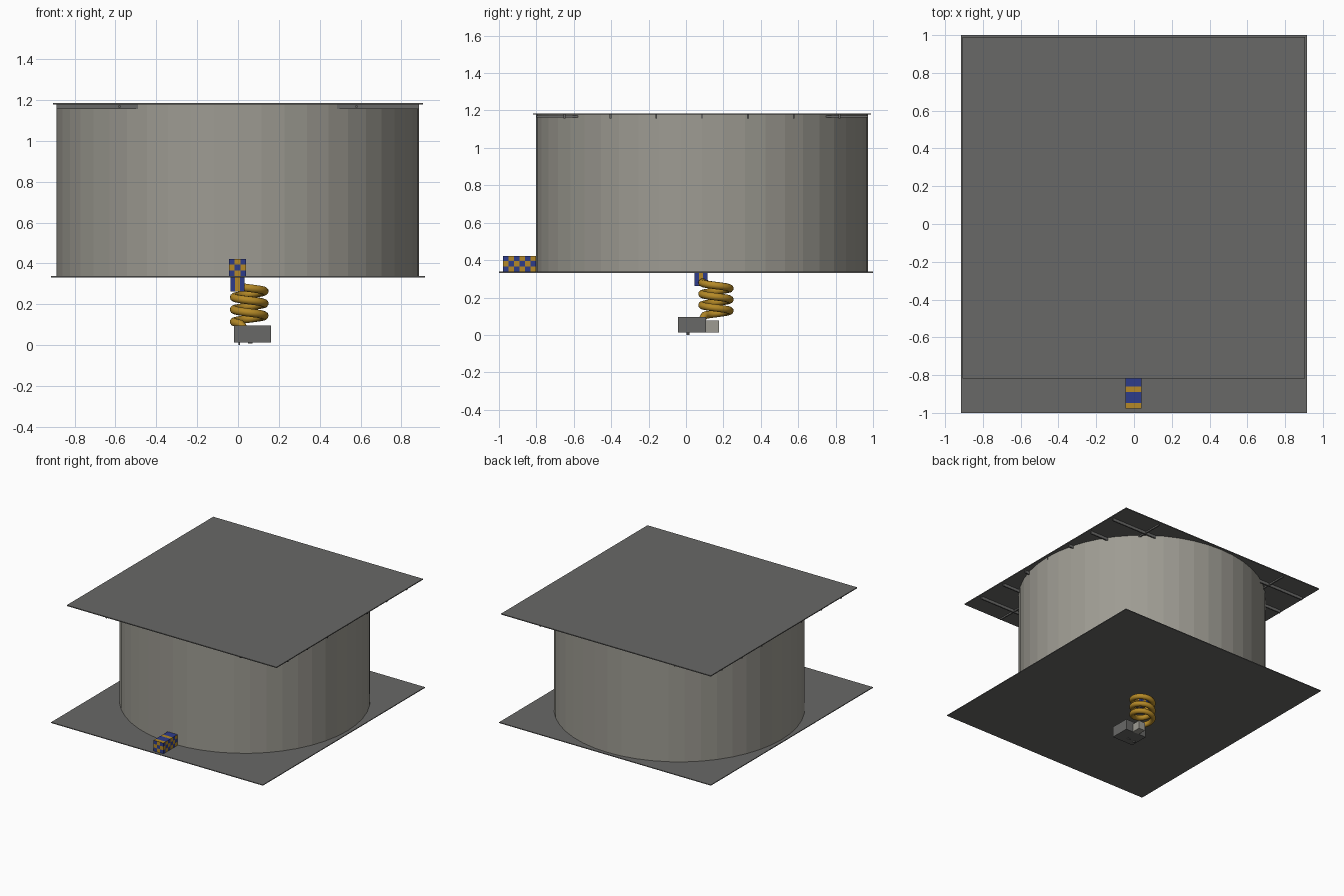
import bpy, bmesh, math
from mathutils import Vector

cube = bpy.data.objects.get("Cube")
if cube:
    bpy.data.objects.remove(cube, do_unlink=True)


def material(name, rgb, rough=0.6):
    m = bpy.data.materials.new(name)
    m.use_nodes = True
    m.diffuse_color = (*rgb, 1)
    bsdf = m.node_tree.nodes["Principled BSDF"]
    bsdf.inputs["Base Color"].default_value = (*rgb, 1)
    bsdf.inputs["Roughness"].default_value = rough
    return m


dark_grey = material("dark grey", (0.14, 0.14, 0.135))
warm_grey = material("warm grey", (0.34, 0.33, 0.29))
gold = material("gold", (0.46, 0.25, 0.02))
blue = material("blue", (0.027, 0.045, 0.26))


def finish(name, bm, mats):
    mesh = bpy.data.meshes.new(name)
    bm.to_mesh(mesh)
    bm.free()
    for m in mats:
        mesh.materials.append(m)
    obj = bpy.data.objects.new(name, mesh)
    bpy.context.collection.objects.link(obj)
    return obj


def box_mesh(lo, hi):
    lo, hi = Vector(lo), Vector(hi)
    bm = bmesh.new()
    bmesh.ops.create_cube(bm, size=1)
    for v in bm.verts:
        v.co = (lo + hi) / 2 + v.co * (hi - lo)
    return bm


def box(name, lo, hi, mat):
    return finish(name, box_mesh(lo, hi), [mat])


def patterned_box(name, lo, hi, cells, is_gold):
    """Box cut into cells; is_gold(cell, normal) picks each face's colour."""
    bm = box_mesh(lo, hi)
    step = [(h - l) / n for l, h, n in zip(lo, hi, cells)]
    for axis in range(3):
        normal = Vector([float(a == axis) for a in range(3)])
        for i in range(1, cells[axis]):
            point = normal * (lo[axis] + i * step[axis])
            bmesh.ops.bisect_plane(bm, geom=bm.verts[:] + bm.edges[:] + bm.faces[:],
                                   plane_co=point, plane_no=normal)
    bm.normal_update()
    for f in bm.faces:
        c = f.calc_center_median() - f.normal * 0.002
        cell = [int((c[a] - lo[a]) / step[a]) for a in range(3)]
        f.material_index = int(is_gold(cell, f.normal))
    return finish(name, bm, [blue, gold])


# Base and top plates
base_z, top_z = 0.338, 1.178
box("base_plate", (-0.915, -1, 0.332), (0.915, 1, base_z), dark_grey)
box("top_plate", (-0.907, -0.817, top_z), (0.905, 0.99, 1.185), dark_grey)

# Faceted drum wall between the plates
centre_y, radius = 0.086, 0.888
bm = bmesh.new()
bmesh.ops.create_cone(bm, cap_ends=False, segments=48, radius1=radius,
                      radius2=radius, depth=top_z - base_z)
bmesh.ops.translate(bm, verts=bm.verts, vec=(-0.002, centre_y, (base_z + top_z) / 2))
finish("drum_wall", bm, [warm_grey])

# Support rods under the top plate
for i in range(-3, 4):
    y = centre_y + i * 0.245
    box("cross_rod", (-0.888, y - 0.005, 1.156), (0.886, y + 0.005, top_z), dark_grey)
for x in (-0.58, 0, 0.58):
    box("long_rod", (x - 0.005, -0.8, 1.163), (x + 0.005, 0.972, top_z - 0.004), dark_grey)

# Checkered block on the front of the base
patterned_box("checkered_block", (-0.045, -0.978, base_z), (0.04, -0.803, 0.422), (3, 6, 3),
              lambda c, n: c[1] % 3 == 0 if abs(n.z) > 0.5 else sum(c) % 2 == 1)

# Striped stub below the base that holds the spring
patterned_box("striped_stub", (-0.037, 0.045, 0.262), (0.032, 0.115, 0.332), (3, 3, 1),
              lambda c, n: (c[0] + c[1]) % 2 == 1)

# Coil spring
curve = bpy.data.curves.new("coil_spring", "CURVE")
curve.dimensions = "3D"
curve.bevel_depth = 0.02
curve.bevel_resolution = 3
curve.use_fill_caps = True
turns, steps = 3, 32
points = [(0.0, 0.08, 0.3)]
for i in range(turns * steps + 1):
    a = math.radians(234) + math.tau * i / steps
    points.append((0.055 + 0.075 * math.cos(a), 0.16 + 0.075 * math.sin(a),
                   0.285 - 0.06 * i / steps))
points.append((0.03, 0.085, 0.08))
spline = curve.splines.new("POLY")
spline.points.add(len(points) - 1)
for p, co in zip(spline.points, points):
    p.co = (*co, 1)
spline.use_smooth = True
curve.materials.append(gold)
spring = bpy.data.objects.new("coil_spring", curve)
bpy.context.collection.objects.link(spring)

# Hanging weight with its rear tab and small pins
box("hanging_block", (-0.02, -0.043, 0.012), (0.162, 0.107, 0.095), dark_grey)
box("rear_tab", (0.045, 0.107, 0.012), (0.1, 0.176, 0.076), warm_grey)
box("long_pin", (0.003, 0.004, 0), (0.011, 0.018, 0.012), dark_grey)
box("short_pin", (0.05, 0.004, 0.007), (0.07, 0.018, 0.012), dark_grey)
